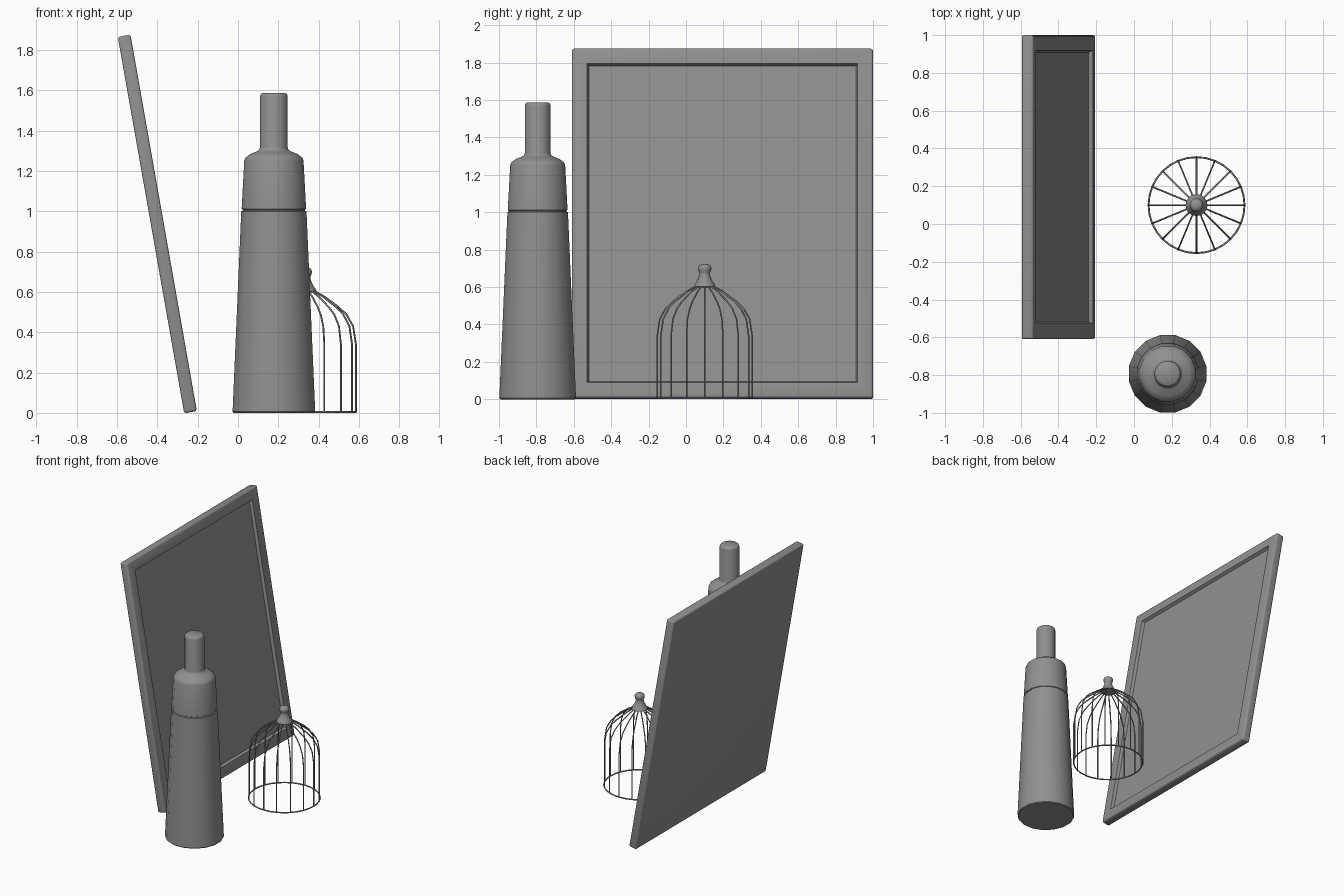
import bpy, bmesh
from math import pi, sin, cos, radians

if "Cube" in bpy.data.objects:
    bpy.data.objects.remove(bpy.data.objects["Cube"])

grey = bpy.data.materials.new("dark_grey")
grey.diffuse_color = (0.28, 0.28, 0.28, 1)
grey.use_nodes = True
grey.node_tree.nodes["Principled BSDF"].inputs["Base Color"].default_value = grey.diffuse_color


def finish(name, bm, location):
    """Turn a bmesh into a smooth object with sharp edges kept."""
    bmesh.ops.recalc_face_normals(bm, faces=bm.faces)
    mesh = bpy.data.meshes.new(name)
    bm.to_mesh(mesh)
    bm.free()
    mesh.materials.append(grey)
    ob = bpy.data.objects.new(name, mesh)
    ob.location = location
    bpy.context.collection.objects.link(ob)
    bpy.ops.object.select_all(action='DESELECT')
    ob.select_set(True)
    bpy.context.view_layer.objects.active = ob
    bpy.ops.object.shade_smooth_by_angle(angle=radians(40))
    return ob


def lathe(name, profile, sides, location, turn=0.0):
    """Revolve (radius, z) points around z and cap both ends."""
    bm = bmesh.new()
    rings = []
    for r, z in profile:
        angles = [turn + 2 * pi * i / sides for i in range(sides)]
        rings.append([bm.verts.new((r * cos(a), r * sin(a), z)) for a in angles])
    for lo, hi in zip(rings, rings[1:]):
        for i in range(sides):
            j = (i + 1) % sides
            bm.faces.new((lo[i], lo[j], hi[j], hi[i]))
    bm.faces.new(rings[0])
    bm.faces.new(rings[-1])
    return finish(name, bm, location)


def wire(name, paths, radius, location, closed=False):
    """Thin wires following the given point paths."""
    cu = bpy.data.curves.new(name, 'CURVE')
    cu.dimensions = '3D'
    cu.bevel_depth = radius
    cu.bevel_resolution = 1
    cu.use_fill_caps = True
    cu.materials.append(grey)
    for path in paths:
        sp = cu.splines.new('POLY')
        sp.points.add(len(path) - 1)
        for p, co in zip(sp.points, path):
            p.co = (*co, 1)
        sp.use_cyclic_u = closed
    ob = bpy.data.objects.new(name, cu)
    ob.location = location
    bpy.context.collection.objects.link(ob)
    return ob


# Leaning picture frame with a recessed panel
THICK, WIDTH, HEIGHT = 0.064, 1.61, 1.896
bm = bmesh.new()
bmesh.ops.create_cube(bm, size=1)
for v in bm.verts:
    v.co = ((v.co.x + 0.5) * THICK, v.co.y * WIDTH, (v.co.z + 0.5) * HEIGHT)
bmesh.ops.bevel(bm, geom=bm.edges[:], offset=0.012, segments=3,
                profile=0.5, affect='EDGES')
bm.normal_update()
front = max(bm.faces, key=lambda f: f.calc_area() * f.normal.x)
bmesh.ops.inset_region(bm, faces=[front], thickness=0.07, use_even_offset=True)
bmesh.ops.inset_region(bm, faces=[front], thickness=0.009, depth=-0.022,
                       use_even_offset=True)
frame = finish("leaning_frame", bm, (-0.267, 0.195, -0.002))
frame.rotation_euler.y = radians(-10)

# Tall bottle with a seam groove and a narrow neck
bottle = [(0.204, 0.0), (0.209, 0.006), (0.165, 1.0), (0.158, 1.003),
          (0.158, 1.009), (0.163, 1.012), (0.150, 1.25), (0.144, 1.266),
          (0.118, 1.285), (0.084, 1.298), (0.074, 1.305), (0.070, 1.318),
          (0.070, 1.57), (0.067, 1.58), (0.058, 1.587)]
lathe("bottle", bottle, 16, (0.178, -0.793, 0), turn=pi / 16)

# Bird cage: bars, base ring and top finial
CAGE = (0.331, 0.10, 0)
bar = [(0.254, 0.005), (0.254, 0.34), (0.240, 0.43), (0.207, 0.488),
       (0.167, 0.526), (0.10, 0.575), (0.05, 0.603), (0.03, 0.612)]
bars = []
for k in range(16):
    a = 2 * pi * k / 16
    bars.append([(r * cos(a), r * sin(a), z) for r, z in bar])
wire("cage_bars", bars, 0.0045, CAGE)
ring = [(0.254 * cos(2 * pi * k / 32), 0.254 * sin(2 * pi * k / 32), 0.005)
        for k in range(32)]
wire("cage_base_ring", [ring], 0.005, CAGE, closed=True)
finial = [(0.045, 0.598), (0.058, 0.603), (0.056, 0.61), (0.045, 0.627),
          (0.034, 0.648), (0.028, 0.668), (0.028, 0.676), (0.034, 0.688),
          (0.036, 0.701), (0.031, 0.714), (0.02, 0.721), (0.008, 0.724)]
lathe("cage_finial", finial, 16, CAGE)
